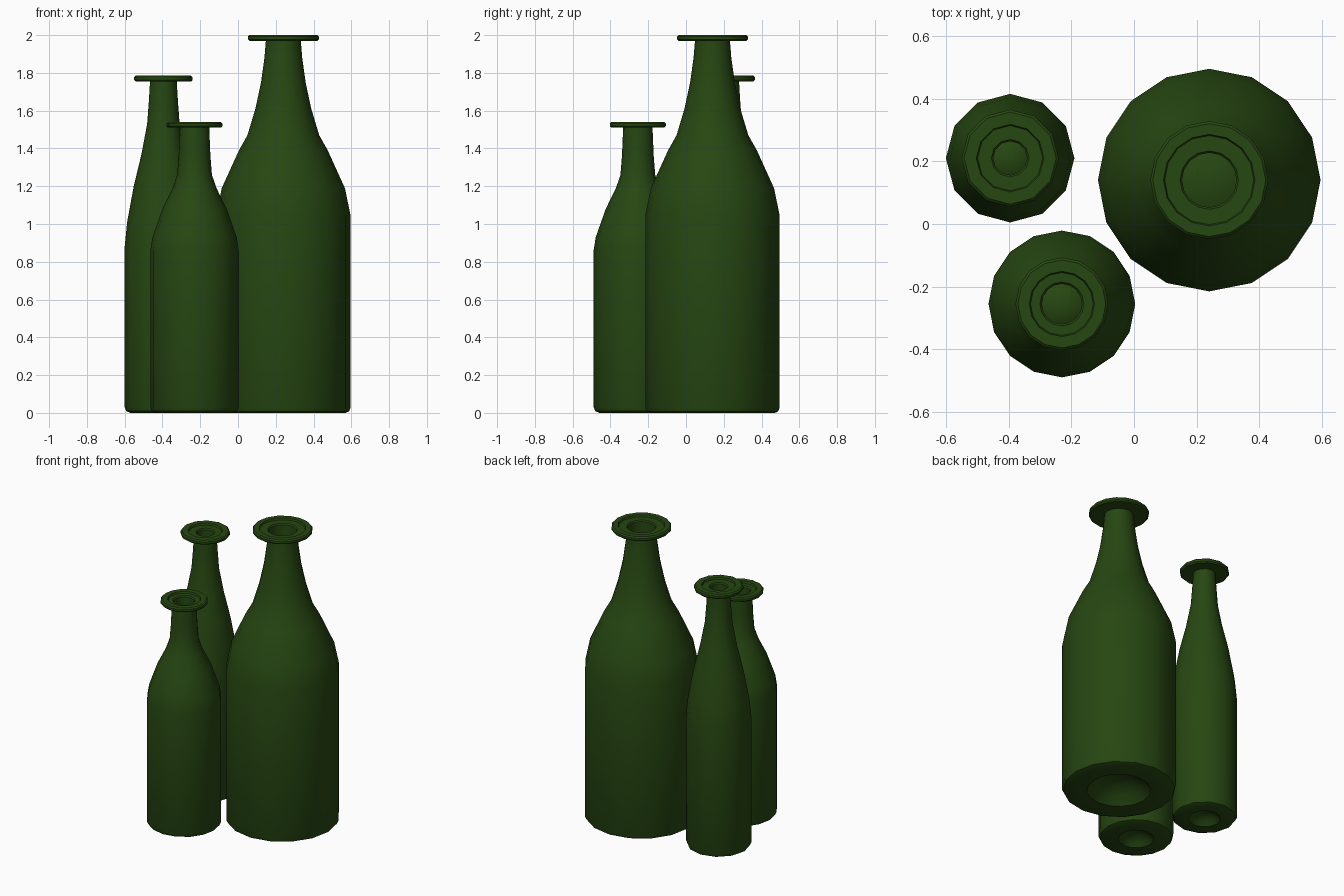
import bpy
import bmesh
from math import cos, sin, tau, radians

cube = bpy.data.objects.get("Cube")
if cube:
    bpy.data.objects.remove(cube, do_unlink=True)

# Dark green glass
GREEN = (0.02, 0.063, 0.006, 1.0)
glass = bpy.data.materials.new("dark green glass")
glass.use_nodes = True
glass.diffuse_color = GREEN
bsdf = next(n for n in glass.node_tree.nodes if n.type == "BSDF_PRINCIPLED")
bsdf.inputs["Base Color"].default_value = GREEN


def lathe(name, profile, sides, x, y):
    """Revolve (radius, height) points around z; a zero radius becomes a pole."""
    bm = bmesh.new()
    rings = []
    for r, z in profile:
        count = sides if r > 0 else 1
        rings.append([bm.verts.new((r * cos(tau * i / sides), r * sin(tau * i / sides), z))
                      for i in range(count)])
    for low, high in zip(rings, rings[1:]):
        for i in range(sides):
            j = (i + 1) % sides
            if len(low) == 1:
                bm.faces.new((low[0], high[j], high[i]))
            else:
                bm.faces.new((low[i], low[j], high[j], high[i]))
    mesh = bpy.data.meshes.new(name)
    bm.to_mesh(mesh)
    bm.free()
    mesh.materials.append(glass)
    obj = bpy.data.objects.new(name, mesh)
    obj.location = (x, y, 0)
    bpy.context.collection.objects.link(obj)
    bpy.ops.object.select_all(action="DESELECT")
    obj.select_set(True)
    bpy.context.view_layer.objects.active = obj
    bpy.ops.object.shade_smooth_by_angle(angle=radians(35))


def bottle(name, x, y, sides, body, wall, lip, step, hole, punt, top, bevel):
    # Hollow punt under the base, then the rounded foot
    base = [(0, punt * 0.5), (punt * 0.4, punt * 0.44), (punt * 0.75, punt * 0.25),
            (punt, 0), (body - bevel, 0), (body - bevel * 0.3, bevel * 0.3), (body, bevel)]
    # Flat collar with a rounded rim, a shallow recess and the open mouth
    neck = wall[-1][0]
    rim = [(neck, top - 0.03), (lip - 0.008, top - 0.03), (lip, top - 0.022),
           (lip, top - 0.008), (lip - 0.008, top), (step, top),
           (step - 0.004, top - 0.012), (hole + 0.006, top - 0.012),
           (hole, top - 0.02), (hole, top - 0.1)]
    lathe(name, base + wall + rim, sides, x, y)


bottle("large_bottle", 0.24, 0.14, 16, body=0.355,
       wall=[(0.355, 1.05), (0.326, 1.19), (0.235, 1.39), (0.19, 1.47),
             (0.148, 1.61), (0.118, 1.75), (0.1, 1.88), (0.093, 1.965)],
       lip=0.188, step=0.146, hole=0.087, punt=0.2, top=2.0, bevel=0.025)

bottle("small_bottle", -0.23, -0.255, 16, body=0.234,
       wall=[(0.234, 0.86), (0.223, 0.93), (0.17, 1.08), (0.116, 1.19),
             (0.092, 1.26), (0.084, 1.36), (0.078, 1.505)],
       lip=0.148, step=0.104, hole=0.064, punt=0.11, top=1.54, bevel=0.03)

bottle("slim_bottle", -0.395, 0.21, 12, body=0.205,
       wall=[(0.205, 0.88), (0.192, 1.01), (0.157, 1.2), (0.116, 1.37),
             (0.086, 1.53), (0.077, 1.65), (0.071, 1.75)],
       lip=0.155, step=0.108, hole=0.054, punt=0.1, top=1.785, bevel=0.03)
